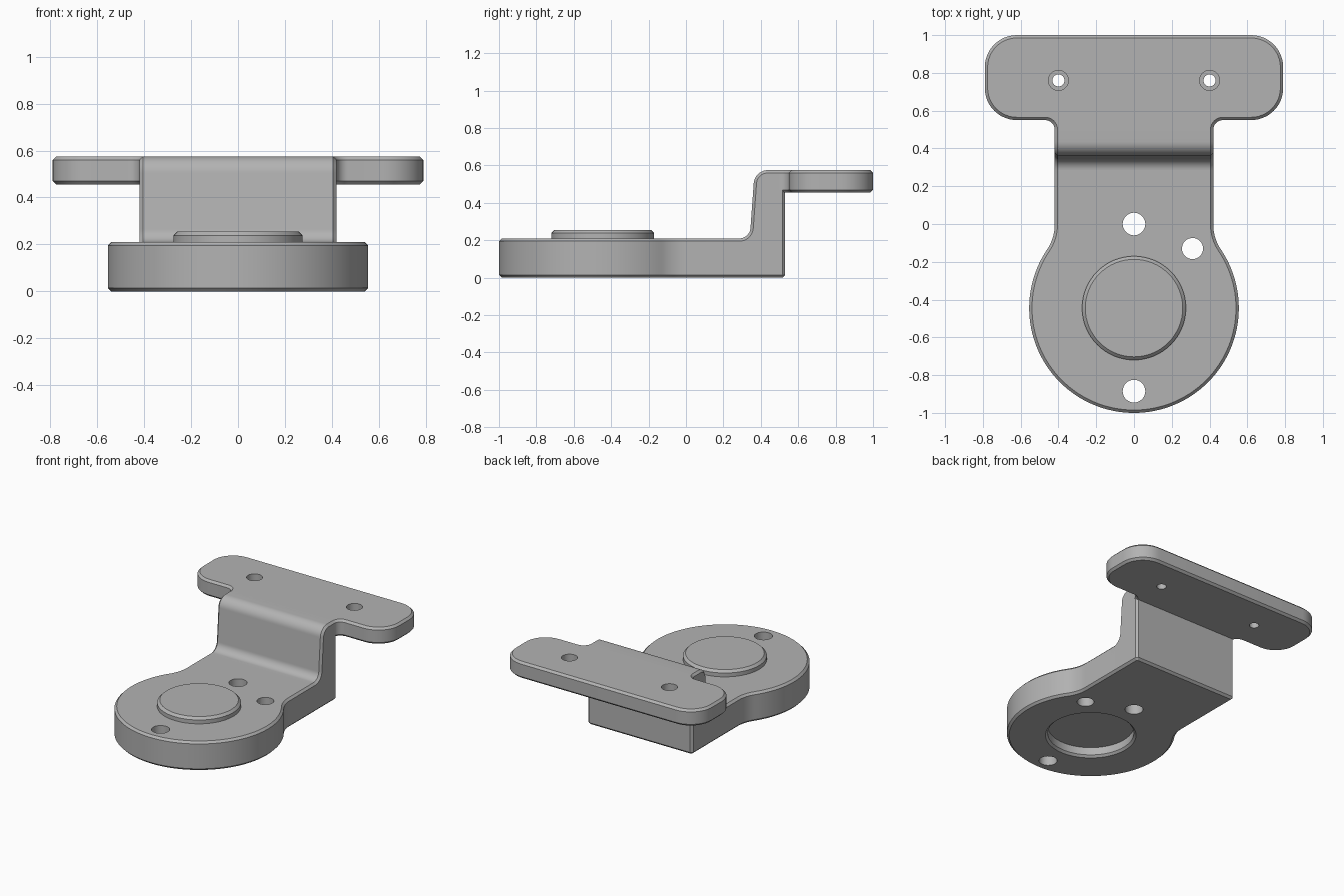
import bpy, bmesh
from math import radians, degrees, atan2, sqrt, cos, sin, pi
from mathutils import Vector

cube = bpy.data.objects.get("Cube")
if cube:
    bpy.data.objects.remove(cube, do_unlink=True)

grey = bpy.data.materials.new("satin grey")
grey.use_nodes = True
grey.diffuse_color = (0.45, 0.45, 0.45, 1)
grey.node_tree.nodes["Principled BSDF"].inputs["Base Color"].default_value = (0.45, 0.45, 0.45, 1)

CHAMFER = 0.015
NECK = 0.42        # half width of the neck
BACK = 0.53        # rear face of the riser
BASE_TOP = 0.21
TOP = 0.575


def arc(cx, cy, r, start, end, n):
    angles = [radians(start + (end - start) * i / n) for i in range(n + 1)]
    return [(cx + r * cos(a), cy + r * sin(a)) for a in angles]


def mirrored(half):
    return half + [(-x, y) for x, y in reversed(half) if x > 1e-5]


def inset(points, d):
    """Offset a counter-clockwise outline inwards with mitred corners."""
    out = []
    for i, p in enumerate(points):
        p = Vector(p)
        e1 = (p - Vector(points[i - 1])).normalized()
        e2 = (Vector(points[(i + 1) % len(points)]) - p).normalized()
        n1, n2 = Vector((-e1.y, e1.x)), Vector((-e2.y, e2.x))
        out.append(tuple(p + (n1 + n2) * d / (1 + n1.dot(n2))))
    return out


def loft(bm, rings):
    loops = [[bm.verts.new(co) for co in ring] for ring in rings]
    for a, b in zip(loops, loops[1:]):
        for i in range(len(a)):
            j = (i + 1) % len(a)
            bm.faces.new((a[i], a[j], b[j], b[i]))
    bm.faces.new(loops[0][::-1])
    bm.faces.new(loops[-1])


def finish(name, bm):
    bmesh.ops.recalc_face_normals(bm, faces=bm.faces)
    mesh = bpy.data.meshes.new(name)
    bm.to_mesh(mesh)
    bm.free()
    mesh.materials.append(grey)
    obj = bpy.data.objects.new(name, mesh)
    bpy.context.collection.objects.link(obj)
    return obj


def prism(name, outline, lo, hi, along_x=False):
    """Extrude an outline with chamfered rims, along z or along x."""
    small = inset(outline, CHAMFER)
    levels = [(small, lo), (outline, lo + CHAMFER), (outline, hi - CHAMFER), (small, hi)]
    place = (lambda u, v, w: (w, u, v)) if along_x else (lambda u, v, w: (u, v, w))
    bm = bmesh.new()
    loft(bm, [[place(u, v, w) for u, v in ring] for ring, w in levels])
    return finish(name, bm)


def turned(bm, x, y, profile, n=32):
    """Revolve (radius, z) pairs about a vertical axis."""
    loft(bm, [[(x + r * cos(2 * pi * i / n), y + r * sin(2 * pi * i / n), z)
               for i in range(n)] for r, z in profile])


def cut(obj, bm):
    cutter = finish(obj.name + "_cutter", bm)
    cutter.hide_render = True
    mod = obj.modifiers.new("holes", 'BOOLEAN')
    mod.operation = 'DIFFERENCE'
    mod.solver = 'EXACT'
    mod.object = cutter
    bpy.context.view_layer.objects.active = obj
    bpy.ops.object.modifier_apply(modifier=mod.name)
    bpy.data.objects.remove(cutter, do_unlink=True)


# Base: round disc blending into a straight neck
disc_y, disc_r, blend_r = -0.445, 0.555, 0.23
rise = sqrt((disc_r + blend_r) ** 2 - (NECK + blend_r) ** 2)
turn = degrees(atan2(rise, NECK + blend_r))
half = arc(0, disc_y, disc_r, -90, turn, 44)
half += arc(NECK + blend_r, disc_y + rise, blend_r, 180 + turn, 180, 8)[1:]
half += [(NECK, BACK - CHAMFER), (NECK - CHAMFER, BACK)]
base = prism("base", mirrored(half), 0, BASE_TOP)

# Through holes and the round recess underneath
bm = bmesh.new()
for x, y, r in ((0, 0, 0.06), (0, -0.885, 0.06), (0.31, -0.13, 0.056)):
    turned(bm, x, y, [(r, -0.1), (r, 0.3)])
turned(bm, 0, disc_y, [(0.315, -0.015), (0.285, 0.015), (0.285, 0.07)], 64)
cut(base, bm)

# Raised round boss
bm = bmesh.new()
turned(bm, 0, disc_y, [(0.275, BASE_TOP - 0.02), (0.275, 0.238), (0.258, 0.255)], 64)
boss = finish("boss", bm)

# Riser: stepped side profile with rounded bends
side = [(BACK, 0.1), (BACK, TOP)]
side += arc(0.437, TOP - 0.075, 0.075, 90, 176, 10)
side += arc(0.285, BASE_TOP + 0.06, 0.06, -4, -90, 10)
side += [(0.25, BASE_TOP), (0.25, 0.1)]
riser = prism("riser", side, -NECK, NECK, along_x=True)

# Mounting plate with rounded ends and a tongue into the riser
half = [(NECK, 0.47)] + arc(NECK + 0.05, 0.5, 0.05, 180, 90, 8)
half += arc(0.62, 0.72, 0.17, -90, 0, 12) + arc(0.62, 0.83, 0.17, 0, 90, 12)
plate = prism("mounting_plate", mirrored(half), 0.455, TOP)

# Counterbored screw holes
bm = bmesh.new()
for x in (-0.4, 0.4):
    turned(bm, x, 0.76, [(0.032, 0.4), (0.032, 0.51), (0.053, 0.51), (0.053, 0.65)])
cut(plate, bm)

# Smooth curves, crisp chamfers
bpy.ops.object.select_all(action='DESELECT')
for obj in (base, boss, riser, plate):
    obj.select_set(True)
bpy.context.view_layer.objects.active = base
bpy.ops.object.shade_smooth_by_angle(angle=radians(30))
